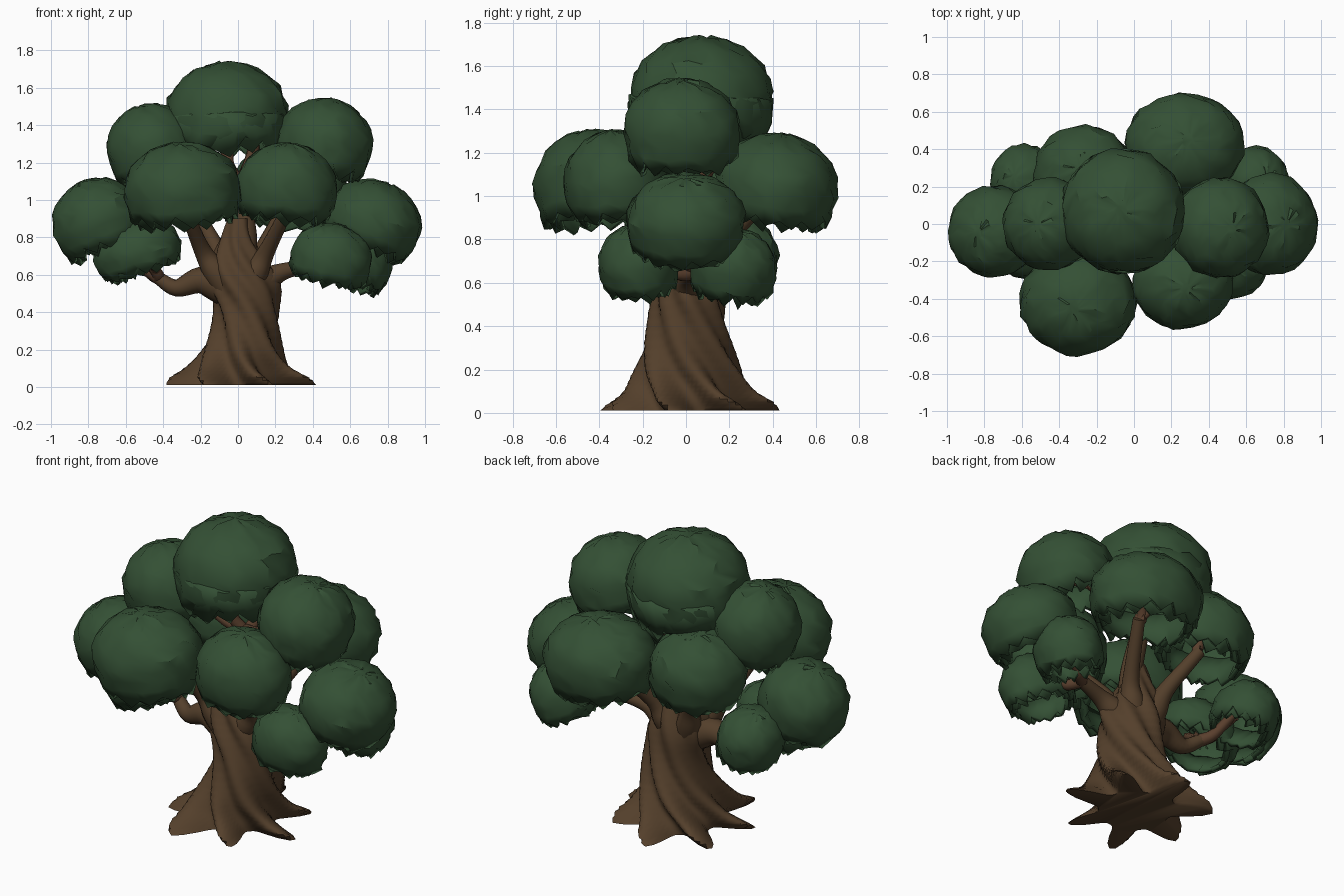
import bpy, bmesh, math, random
from mathutils import Vector, Matrix

if "Cube" in bpy.data.objects:
    bpy.data.objects.remove(bpy.data.objects["Cube"])

random.seed(7)

def material(name, rgb):
    m = bpy.data.materials.new(name)
    m.diffuse_color = (*rgb, 1)
    m.use_nodes = True
    m.node_tree.nodes["Principled BSDF"].inputs["Base Color"].default_value = m.diffuse_color
    return m

LEAF = material("leaf green", (0.034, 0.080, 0.035))
BARK = material("trunk bark", (0.088, 0.050, 0.024))
TWIG = material("branch bark", (0.100, 0.049, 0.026))

def finish(bm, name, mat, angle):
    bmesh.ops.recalc_face_normals(bm, faces=bm.faces)
    me = bpy.data.meshes.new(name)
    bm.to_mesh(me)
    bm.free()
    me.materials.append(mat)
    ob = bpy.data.objects.new(name, me)
    bpy.context.collection.objects.link(ob)
    bpy.ops.object.select_all(action='DESELECT')
    ob.select_set(True)
    bpy.context.view_layer.objects.active = ob
    bpy.ops.object.shade_smooth_by_angle(angle=math.radians(angle))
    return ob

def loft(bm, rings, cap_start=True, cap_end=True):
    """Skin a list of closed rings of points."""
    vr = [[bm.verts.new(p) for p in r] for r in rings]
    n = len(vr[0])
    for a, b in zip(vr, vr[1:]):
        for i in range(n):
            bm.faces.new((a[i], a[(i + 1) % n], b[(i + 1) % n], b[i]))
    if cap_start:
        bm.faces.new(vr[0][::-1])
    if cap_end:
        bm.faces.new(vr[-1])

def smooth_path(pts, steps=5):
    """Catmull-Rom through (x, y, z, radius) points."""
    p = [Vector(q) for q in pts]
    p = [2 * p[0] - p[1]] + p + [2 * p[-1] - p[-2]]
    out = []
    for i in range(1, len(p) - 2):
        a, b, c, d = p[i - 1:i + 3]
        for s in range(steps):
            t = s / steps
            out.append(0.5 * (2 * b + (c - a) * t + (2 * a - 5 * b + 4 * c - d) * t * t
                              + (3 * b - a - 3 * c + d) * t ** 3))
    return out + [p[-2]]

def tube(bm, pts, sides=9):
    path = smooth_path(pts)
    rings = []
    u = Vector((0.31, 0.87, 0.38))
    for i, q in enumerate(path):
        t = (path[min(i + 1, len(path) - 1)] - path[max(i - 1, 0)]).to_3d().normalized()
        u = (u - t * u.dot(t)).normalized()
        v = t.cross(u)
        rings.append([q.to_3d() + (u * math.cos(k * math.tau / sides)
                      + v * math.sin(k * math.tau / sides)) * max(q.w, 0.008) for k in range(sides)])
    loft(bm, rings)

# Twisted trunk flaring into seven roots: height, half width, half depth, root reach
bm = bmesh.new()
rings = []
levels = [(.01, .20, .21, .21), (.05, .20, .21, .185), (.10, .19, .205, .115), (.17, .17, .20, .075),
          (.28, .155, .18, .045), (.42, .15, .155, .03), (.55, .165, .14, .03),
          (.66, .135, .115, .03), (.78, .085, .085, .015), (.90, .06, .06, 0)]
for q in smooth_path([(rx, ry, z, reach) for z, rx, ry, reach in levels], 3):
    rx, ry, z = q.to_3d()
    lean = 0.02 + 0.025 * math.sin(8 * z - 1.5)
    ring = []
    for k in range(84):
        a = k * math.tau / 84
        ridge = (0.5 + 0.5 * math.cos(7 * (a + 3.2 * z + 0.14))) ** (1 + 1.2 * max(0, 1 - z / .2))
        f = q.w * ridge * (1 + 0.06 * math.cos(3 * a))
        groove = 1 + 0.05 * math.cos(3 * (a + 4 * z))
        ring.append((lean + (rx * groove + f) * math.cos(a), 0.01 + (ry * groove + f) * math.sin(a), z))
    rings.append(ring)
loft(bm, rings)
finish(bm, "trunk", BARK, 60)

# Thick limbs leaving the trunk: elbow and tip
limbs = [((.04, .02, .82), (0, .05, 1.10)),
         ((-.19, -.07, .73), (-.27, -.24, .92)),
         ((.15, -.09, .72), (.25, -.25, .92)),
         ((.13, .13, .73), (.25, .34, .96)),
         ((-.12, .13, .75), (-.25, .25, .98)),
         ((-.33, .01, .53), (-.43, .05, .585)),
         ((.25, .01, .62), (.40, .04, .65))]
bm = bmesh.new()
for i, (elbow, tip) in enumerate(limbs):
    w = 0.05 if i == 0 else 0.034
    ex, ey, ez = elbow
    root = (ex * .25, ey * .25, .54, .10)
    bend = (ex * .62, ey * .62, .57 + .35 * max(0, ez - .6), .072)
    tube(bm, [root, bend, (*elbow, w + .012), (*tip, w)], 12)
finish(bm, "limbs", BARK, 60)

# Leaf clumps: part, centre, half sizes
clumps = [
    ("crown_top", (-.06, .07, 1.46), (.335, .335, .28)),
    ("crown_right", (.465, -.02, 1.31), (.26, .27, .235)),
    ("crown_left", (-.46, 0, 1.28), (.245, .25, .235)),
    ("middle_front_left", (-.30, -.42, 1.06), (.315, .285, .25)),
    ("middle_front_right", (.26, -.32, 1.07), (.27, .245, .235)),
    ("middle_back_right", (.27, .42, 1.05), (.32, .285, .24)),
    ("middle_back_left", (-.27, .27, 1.07), (.27, .26, .23)),
    ("side_left", (-.75, -.04, .89), (.25, .245, .225)),
    ("side_right", (.73, 0, .89), (.26, .275, .215)),
    ("low_front_left", (-.54, -.10, .73), (.24, .20, .17)),
    ("low_back_left", (-.59, .23, .73), (.18, .20, .18)),
    ("low_front_right", (.50, -.22, .69), (.22, .185, .185)),
    ("low_back_right", (.65, .22, .67), (.18, .20, .185)),
]

def shell(bm, mat, rad, t0, t1, rows, scale, ragged, segs=28):
    """Domed leaf layer; below its widest line it hangs almost straight down."""
    rings = []
    for j in range(rows + 1):
        t = t0 + (t1 - t0) * j / rows
        ring = []
        for k in range(segs):
            a = (k + 0.5 * (j % 2)) * math.tau / segs + random.uniform(-.06, .06)
            tt, s = t + random.uniform(-.04, .04), scale * random.uniform(.96, 1.025)
            if j == rows:       # leaf tips
                tt = t + ragged * (random.uniform(.2, 1) if k % 2 else random.uniform(-1, 0))
                s *= random.uniform(.98, 1.04)
            low = max(0, tt - math.pi / 2)
            r = math.sin(tt) if low == 0 else 1 - .3 * low * low
            h = math.cos(tt) if low == 0 else -1.1 * low
            ring.append(mat @ Vector((rad[0] * s * r * math.cos(a),
                                      rad[1] * s * r * math.sin(a), rad[2] * s * h)))
        rings.append(ring)
    loft(bm, rings, cap_start=t0 < .3, cap_end=False)

def leaf_clump(name, centre, rad):
    """Ragged cap with an inner fringe, drooping away from the trunk."""
    x, y, z = centre
    axis = Vector((-y, x, 0)).normalized()
    mat = Matrix.Translation(centre) @ Matrix.Rotation(.55 * abs(x), 4, axis)
    bm = bmesh.new()
    shell(bm, mat, rad, .12, 2.12, 9, 1.0, .16)
    shell(bm, mat, rad, 1.6, 2.25, 2, .93, .17)
    mod = finish(bm, name + "_leaves", LEAF, 33).modifiers.new("thickness", 'SOLIDIFY')
    mod.thickness = 0.025
    mod.offset = -1

# Each clump hangs on a crooked, forked branch from its limb tip
bm = bmesh.new()
for name, centre, rad in clumps:
    leaf_clump(name, centre, rad)
    c = Vector(centre)
    if name.startswith("crown"):
        tip = limbs[0][1]
    elif name.startswith("middle"):
        tip = min((l[1] for l in limbs[1:5]), key=lambda p: (Vector(p) - c).length)
    else:
        tip = limbs[5 if c.x < 0 else 6][1]
    start = Vector(tip)
    end = c + Vector((0, 0, rad[2] * .2))
    sag = Vector((random.uniform(-.04, .04), random.uniform(-.04, .04), -.035))
    m1, m2 = start.lerp(end, .35) + sag, start.lerp(end, .7) - sag * .6
    tube(bm, [(*start, .036), (*m1, .03), (*m2, .023), (*end, .014)], 8)
    # side twig
    fork = m1.lerp(end, .6) + Vector((sag.y, -sag.x, 0)) * 2
    tube(bm, [(*m1, .025), (*fork, .018), (*(fork.lerp(end, .6) + sag), .011)], 7)
# rear branch under the crown
tube(bm, [(0, .05, 1.05, .04), (.07, .16, 1.22, .034), (.08, .28, 1.32, .03), (.04, .30, 1.46, .018)], 8)
finish(bm, "branches", TWIG, 60)
